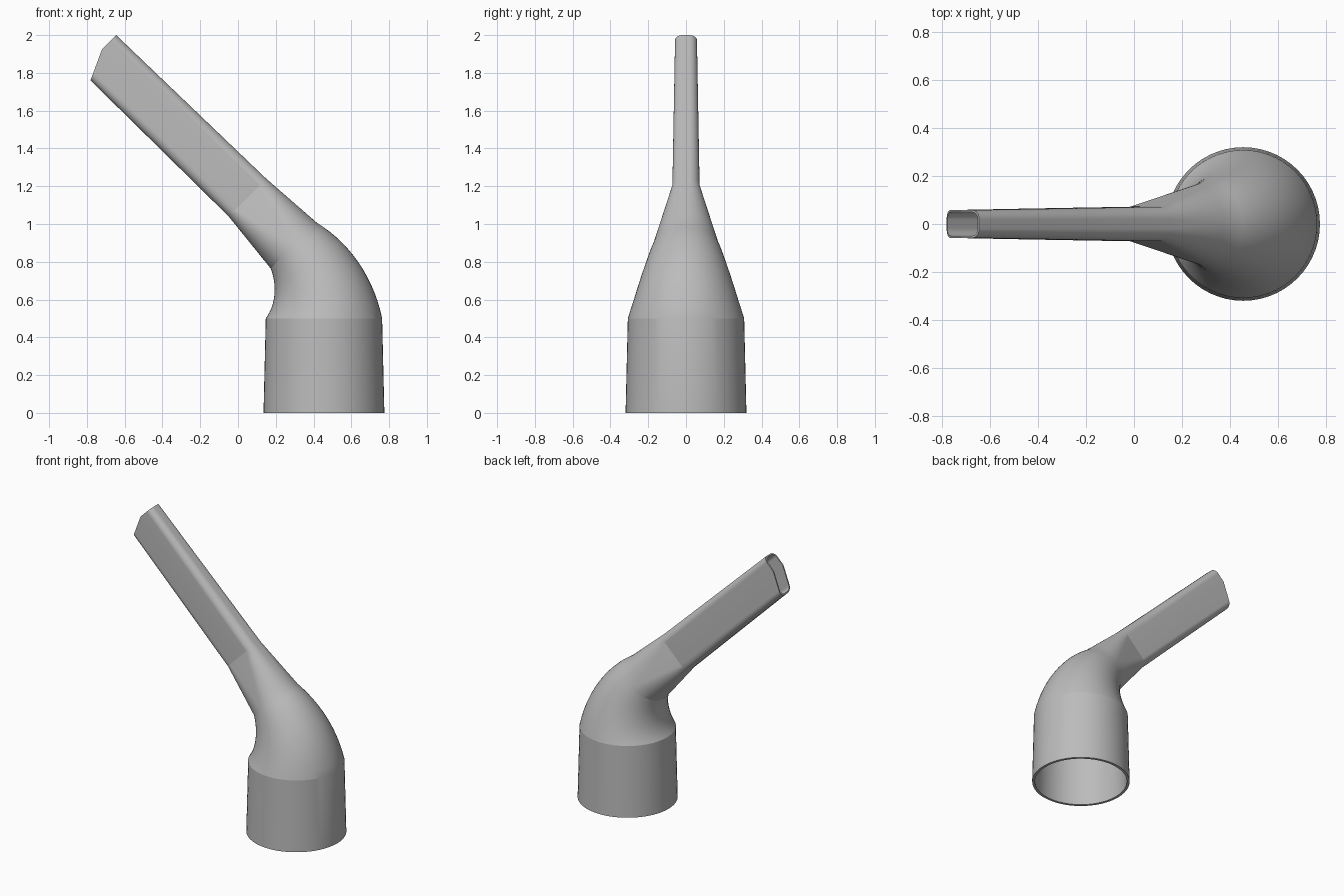
import bpy, bmesh
from math import sin, cos, pi, radians
from mathutils import Vector

cube = bpy.data.objects.get("Cube")
if cube:
    bpy.data.objects.remove(cube, do_unlink=True)

CORNER_STEPS = 14   # facets per rounded corner
ELBOW_STEPS = 14
BEND_RADIUS = 0.545
CUT_START = 0.29    # where the slanted tip cut begins on the flat side


def ring_layout():
    """Corner signs and angle for each point round a rounded rectangle."""
    layout = []
    for q, (sy, sv) in enumerate([(1, 1), (-1, 1), (-1, -1), (1, -1)]):
        for i in range(CORNER_STEPS + 1):
            layout.append((sy, sv, (q + i / CORNER_STEPS) * pi / 2))
        if q == 1:
            layout.append((-1, CUT_START, pi))
    layout.append((1, CUT_START, 0))
    return layout


LAYOUT = ring_layout()


def lerp(p, q, t):
    return tuple(a + (b - a) * t for a, b in zip(p, q))


# Sections: centre x, centre z, tilt, half flat width, half flat height, corner radius, wall
base = (0.455, 0, 0, 0, 0, 0.32, 0.018)
collar = (0.455, 0.5, 0, 0, 0, 0.308, 0.018)
sections = [base, collar]
for i in range(1, ELBOW_STEPS + 1):
    t = i / ELBOW_STEPS
    tilt = radians(45) * t
    sections.append((0.455 - BEND_RADIUS * (1 - cos(tilt)), 0.5 + BEND_RADIUS * sin(tilt),
                     tilt, 0, 0, 0.308 + (0.172 - 0.308) * t, 0.018 - 0.006 * t))
elbow_end = sections[-1]
neck = (0.05, 1.14, radians(45), 0.018, 0.087, 0.054, 0.011)
tip = (-0.739, 1.906, radians(45), 0.018, 0.093, 0.04, 0.009)
sections += [lerp(elbow_end, neck, i / 6) for i in range(1, 7)]
sections += [lerp(neck, tip, 0.5), tip]


def add_ring(bm, section, inner):
    x, z, tilt, half_w, half_h, radius, wall = section
    across = Vector((cos(tilt), 0, sin(tilt)))
    along = Vector((-sin(tilt), 0, cos(tilt)))
    r = radius - wall if inner else radius
    verts = []
    for sy, sv, angle in LAYOUT:
        y = sy * half_w + r * cos(angle)
        v = sv * half_h + r * sin(angle)
        p = Vector((x, y, z)) + across * v
        if section is tip:   # slanted lower half of the nozzle end
            p -= along * 0.46 * max(0, CUT_START * half_h - v)
        verts.append(bm.verts.new(p))
    return verts


def bridge(bm, a, b):
    n = len(a)
    for i in range(n):
        j = (i + 1) % n
        bm.faces.new((a[i], a[j], b[j], b[i]))


# Hollow nozzle: outer skin, inner skin and the two rims
bm = bmesh.new()
outer = [add_ring(bm, s, False) for s in sections]
inner = [add_ring(bm, s, True) for s in sections]
for skin in (outer, inner):
    for a, b in zip(skin, skin[1:]):
        bridge(bm, a, b)
bridge(bm, outer[0], inner[0])
bridge(bm, outer[-1], inner[-1])
bmesh.ops.remove_doubles(bm, verts=bm.verts, dist=0.0001)
bmesh.ops.recalc_face_normals(bm, faces=bm.faces)

mesh = bpy.data.meshes.new("nozzle_adapter")
bm.to_mesh(mesh)
bm.free()
nozzle = bpy.data.objects.new("nozzle_adapter", mesh)
bpy.context.collection.objects.link(nozzle)

# Plain grey plastic
grey = bpy.data.materials.new("grey_plastic")
grey.use_nodes = True
colour = (0.5, 0.5, 0.5, 1)
grey.diffuse_color = colour
grey.node_tree.nodes["Principled BSDF"].inputs["Base Color"].default_value = colour
mesh.materials.append(grey)

bpy.ops.object.select_all(action="DESELECT")
nozzle.select_set(True)
bpy.context.view_layer.objects.active = nozzle
bpy.ops.object.shade_smooth_by_angle(angle=radians(12))
